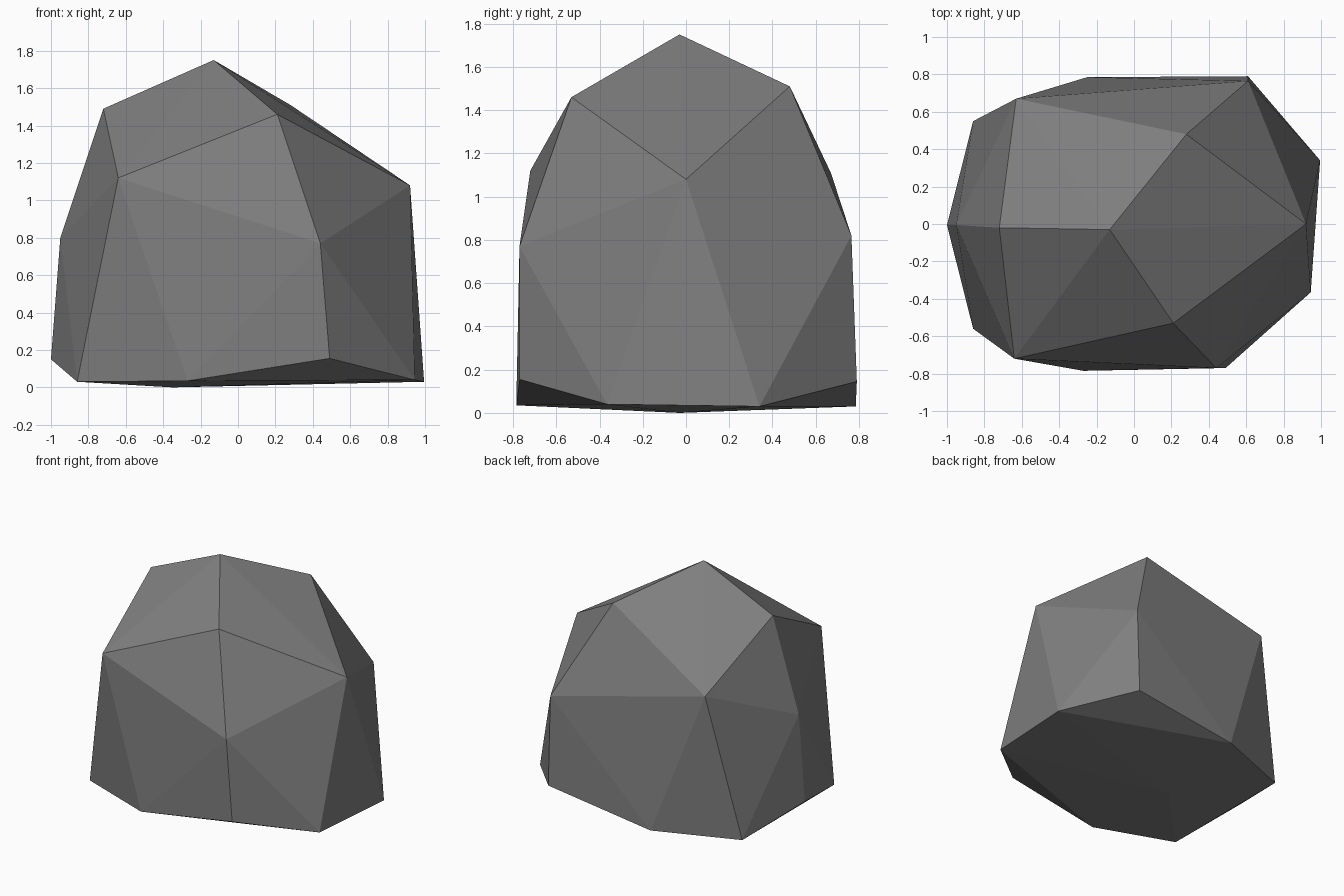
import bpy, bmesh

# Grey stone colour
stone = bpy.data.materials.new("stone grey")
stone.diffuse_color = (0.21, 0.21, 0.21, 1)

# Corner points of the boulder, in rings from top to bottom
crown = [(-0.13, -0.03, 1.75), (-0.72, -0.02, 1.49), (0.21, -0.53, 1.46), (0.28, 0.48, 1.51)]
shoulder = [(0.92, 0.0, 1.08), (-0.64, -0.72, 1.12), (-0.63, 0.67, 1.11)]
waist = [(0.44, -0.77, 0.77), (0.61, 0.765, 0.82), (-0.95, -0.005, 0.80)]
foot = [(0.49, -0.77, 0.155), (0.61, 0.79, 0.145), (-1.0, -0.005, 0.15),
        (-0.27, -0.785, 0.035), (-0.25, 0.785, 0.03), (-0.86, -0.56, 0.03),
        (-0.86, 0.55, 0.03), (0.945, -0.365, 0.04), (0.995, 0.34, 0.03)]
base = [(-0.35, -0.03, 0.0)]

# Wrap the corners in a flat-faced convex shell
bm = bmesh.new()
for p in crown + shoulder + waist + foot + base:
    bm.verts.new(p)
bmesh.ops.convex_hull(bm, input=bm.verts[:])
bmesh.ops.recalc_face_normals(bm, faces=bm.faces[:])
mesh = bpy.data.meshes.new("boulder")
bm.to_mesh(mesh)
bm.free()
mesh.materials.append(stone)
bpy.context.collection.objects.link(bpy.data.objects.new("boulder", mesh))
